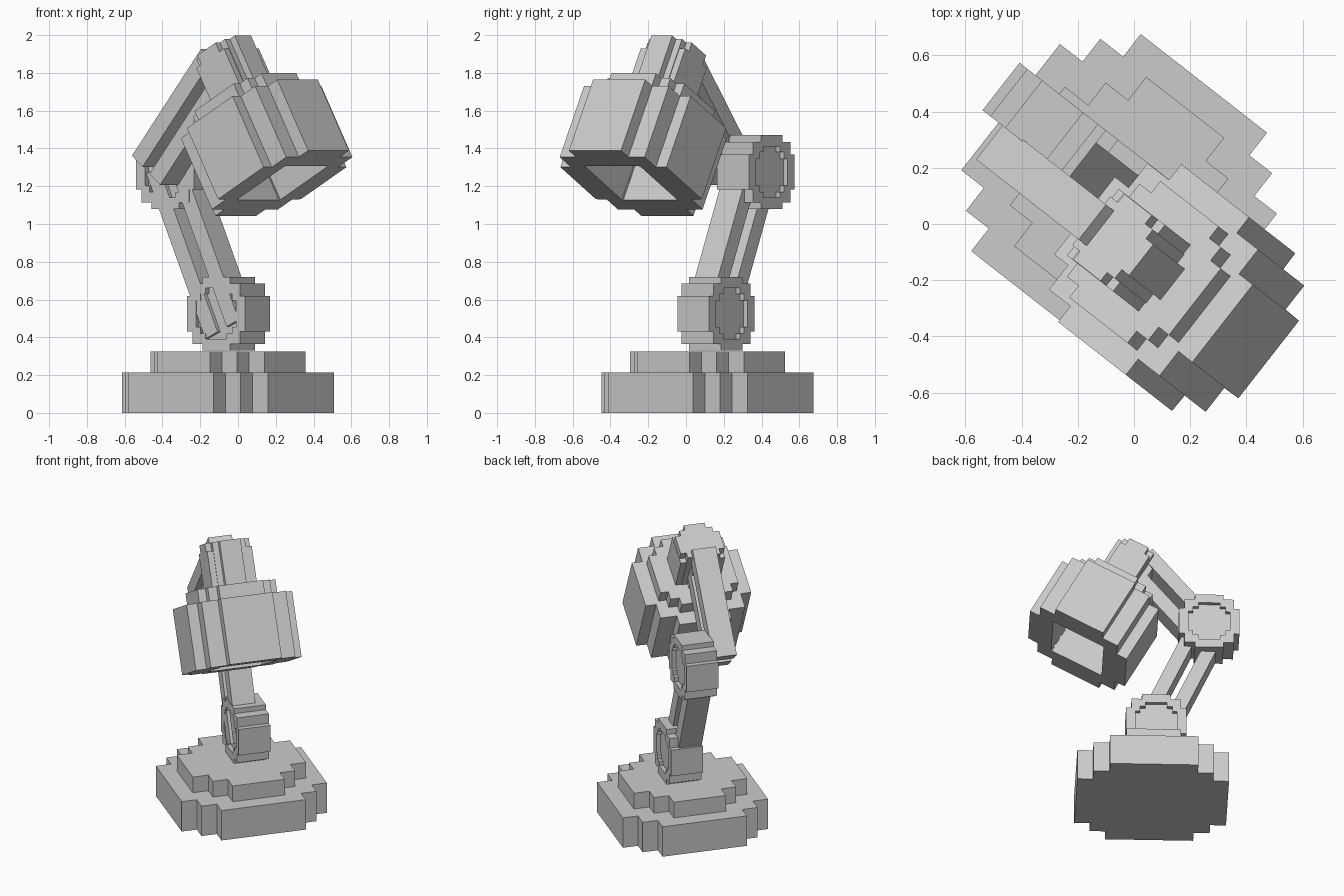
import bpy, bmesh
from math import radians
from mathutils import Matrix, Vector

if "Cube" in bpy.data.objects:
    bpy.data.objects.remove(bpy.data.objects["Cube"])

# Lamp frame: local x points where the head leans, local y is sideways
FRAME = Matrix.Translation((-0.053, 0.114, 0)) @ Matrix.Rotation(radians(-38), 4, 'Z')


def add_object(name, bm, mat):
    bmesh.ops.recalc_face_normals(bm, faces=bm.faces)
    me = bpy.data.meshes.new(name)
    bm.to_mesh(me)
    bm.free()
    ob = bpy.data.objects.new(name, me)
    ob.matrix_world = FRAME @ mat
    bpy.context.collection.objects.link(ob)
    return ob


def stepped_circle(a, b, c):
    """Blocky circle: flat half width a, corner b, radius c."""
    quarter = [(c, a), (b, a), (b, b), (a, b), (a, c)]
    pts = []
    for _ in range(4):
        pts += quarter
        quarter = [(-y, x) for x, y in quarter]
    return pts


def loft(name, sections, mat):
    """Join stepped circles (size, height) into a closed solid."""
    bm = bmesh.new()
    loops = [[bm.verts.new((x, y, h)) for x, y in stepped_circle(*size)]
             for size, h in sections]
    for lo, hi in zip(loops, loops[1:]):
        for i in range(len(lo)):
            j = (i + 1) % len(lo)
            bm.faces.new((lo[i], lo[j], hi[j], hi[i]))
    bm.faces.new(loops[0])
    bm.faces.new(loops[-1])
    return add_object(name, bm, mat)


def box(name, lo, hi, mat):
    lo, hi = Vector(lo), Vector(hi)
    bm = bmesh.new()
    bmesh.ops.create_cube(bm, size=1)
    for v in bm.verts:
        v.co = [v.co[i] * (hi - lo)[i] + (hi + lo)[i] / 2 for i in range(3)]
    return add_object(name, bm, mat)


def place(x, y, z, tilt=0):
    return Matrix.Translation((x, y, z)) @ Matrix.Rotation(radians(tilt), 4, 'Y')


# Two-tier base
foot, step = (0.285, 0.388, 0.49), (0.176, 0.277, 0.382)
loft("base", [(foot, 0), (foot, 0.213), (step, 0.213), (step, 0.325)], place(0, 0, 0))

# Joints: drums with a recess on both faces
drum, well = (0.093, 0.16, 0.195), (0.07, 0.105, 0.135)
for name, x, z in (("lower_joint", -0.025, 0.525), ("upper_joint", -0.367, 1.275)):
    loft(name, [(well, -0.08), (well, -0.107), (drum, -0.107),
                (drum, 0.107), (well, 0.107), (well, 0.08)],
         place(x, 0.037, z) @ Matrix.Rotation(radians(-90), 4, 'X'))

# Arms: a pair of parallel bars each
for side, off in (("front", 0.078), ("back", -0.078)):
    box("lower_arm_" + side, (off - 0.045, -0.067, -0.09), (off + 0.045, 0.088, 0.87),
        place(-0.025, 0, 0.525, -24.4))
for side, off in (("front", 0.062), ("back", -0.09)):
    box("upper_arm_" + side, (off - 0.046, -0.222, 0.0), (off + 0.046, -0.064, 0.73),
        place(-0.367, 0, 1.275, 39.4))

# Hollow lamp head, opening at its local origin
head = place(0.475, -0.142, 1.216, -29)
shade, crown, hole = (0.175, 0.285, 0.356), (0.15, 0.21, 0.263), (0.18, 0.183, 0.186)
loft("lamp_head", [(hole, 0.36), (hole, 0), (shade, 0), (shade, 0.43),
                   (crown, 0.43), (crown, 0.52)], head)

# Neck behind the head
box("neck", (-0.106, -0.15, 0.5), (0.106, 0.15, 0.757), head)
cap = (0.07, 0.11, 0.148)
loft("neck_cap", [(cap, 0.5), (cap, 0.812)], head)
